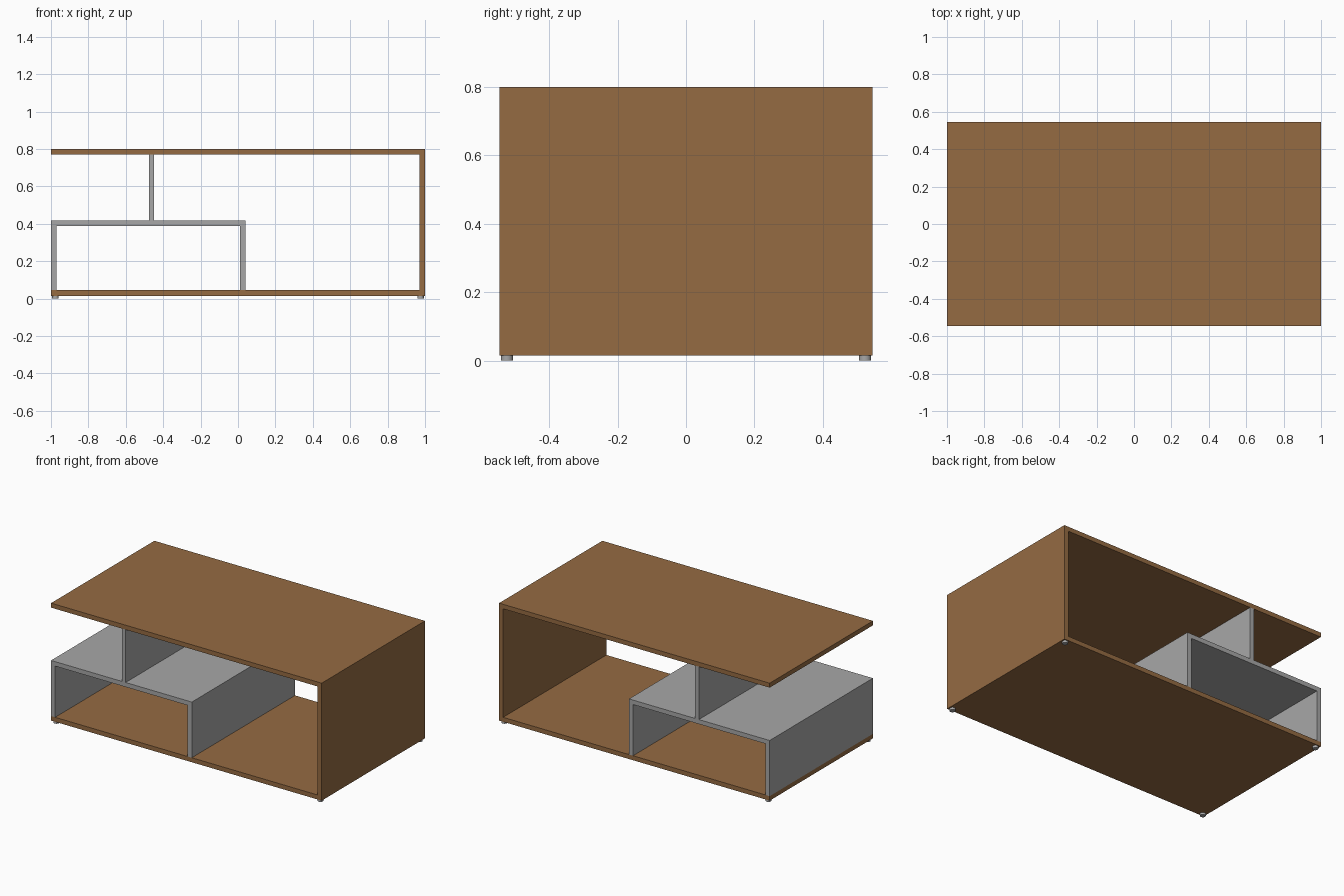
import bpy

if "Cube" in bpy.data.objects:
    bpy.data.objects.remove(bpy.data.objects["Cube"])

DEPTH = 0.545  # half depth shared by all panels


def material(name, rgb):
    m = bpy.data.materials.new(name)
    m.diffuse_color = (*rgb, 1)
    m.use_nodes = True
    m.node_tree.nodes["Principled BSDF"].inputs["Base Color"].default_value = m.diffuse_color
    return m


wood = material("brown_wood", (0.30, 0.146, 0.055))
grey = material("grey_lacquer", (0.39, 0.39, 0.39))


def panel(name, x0, x1, z0, z1, mat):
    bpy.ops.mesh.primitive_cube_add(size=1, location=((x0 + x1) / 2, 0, (z0 + z1) / 2))
    o = bpy.context.object
    o.name = name
    o.scale = (x1 - x0, 2 * DEPTH, z1 - z0)
    bpy.ops.object.transform_apply(location=False, rotation=False, scale=True)
    o.data.materials.append(mat)


# Wooden C-shaped frame
panel("table_top", -1, 1, 0.77, 0.80, wood)
panel("base_board", -1, 1, 0.015, 0.045, wood)
panel("right_side", 0.97, 1, 0.045, 0.77, wood)

# Grey inner shelf unit
panel("shelf", -1, 0.04, 0.387, 0.417, grey)
panel("left_support", -1, -0.97, 0.045, 0.387, grey)
panel("middle_support", 0.01, 0.04, 0.045, 0.387, grey)
panel("upper_divider", -0.477, -0.449, 0.417, 0.77, grey)

# Small round feet at the corners
for sx, side in ((-1, "left"), (1, "right")):
    for sy, end in ((-1, "front"), (1, "back")):
        bpy.ops.mesh.primitive_cylinder_add(vertices=32, radius=0.0175, depth=0.015,
                                            location=(sx * 0.976, sy * 0.523, 0.0075))
        o = bpy.context.object
        o.name = f"{end}_{side}_foot"
        o.data.materials.append(grey)
        bpy.ops.object.shade_smooth_by_angle()
